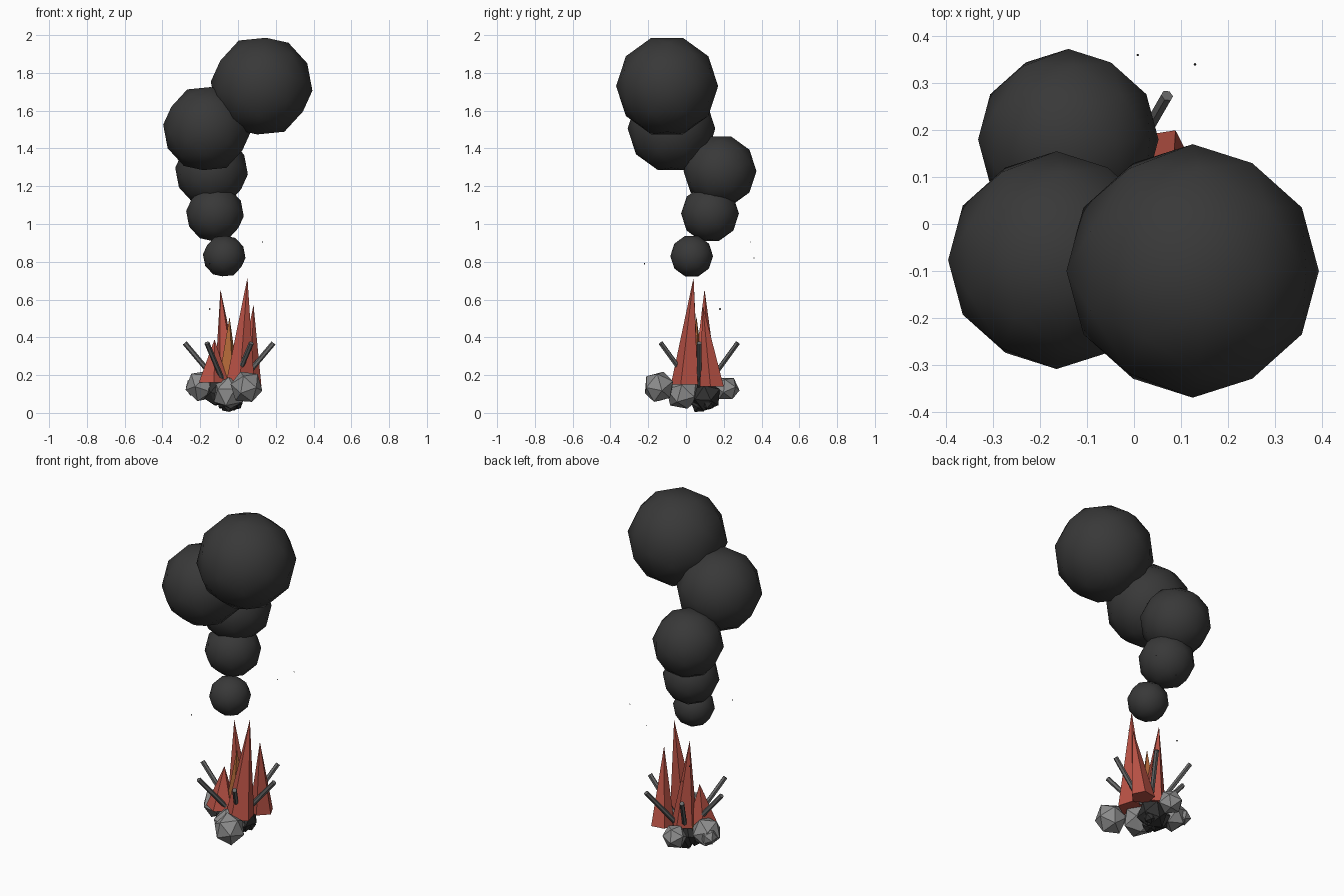
import bpy, bmesh, math, random
from mathutils import Vector, Matrix

if "Cube" in bpy.data.objects:
    bpy.data.objects.remove(bpy.data.objects["Cube"])

random.seed(4)


def material(name, rgb):
    m = bpy.data.materials.new(name)
    m.diffuse_color = (*rgb, 1)
    m.use_nodes = True
    m.node_tree.nodes["Principled BSDF"].inputs["Base Color"].default_value = m.diffuse_color
    return m


SMOKE = material("smoke charcoal", (0.04, 0.04, 0.04))
COAL = material("coal", (0.03, 0.03, 0.03))
STONE = material("stone grey", (0.27, 0.27, 0.27))
STICK = material("stick grey", (0.14, 0.14, 0.14))
RED = material("flame red", (0.49, 0.085, 0.06))
ORANGE = material("flame orange", (0.45, 0.14, 0.04))


def make_object(name, bm, mat, smooth=False):
    bmesh.ops.recalc_face_normals(bm, faces=bm.faces)
    me = bpy.data.meshes.new(name)
    bm.to_mesh(me)
    bm.free()
    for p in me.polygons:
        p.use_smooth = smooth
    me.materials.append(mat)
    ob = bpy.data.objects.new(name, me)
    bpy.context.collection.objects.link(ob)
    return ob


def ball(name, centre, radius, detail, mat, smooth=False, turn=None, jitter=0.0):
    """Icosphere whose edge midpoints lie on the axes, optionally turned and roughened."""
    bm = bmesh.new()
    bmesh.ops.create_icosphere(bm, subdivisions=detail, radius=radius)
    bm.transform(Matrix.Rotation(math.radians(31.717), 4, 'Y'))
    if turn is not None:
        bm.transform(Matrix.Rotation(turn, 4, Vector((1, 0.6, 0.8))))
    for v in bm.verts:
        v.co *= 1 + random.uniform(-jitter, jitter)
    bm.transform(Matrix.Translation(centre))
    return make_object(name, bm, mat, smooth)


def flame(name, base, radius, tip, sides, turn, mat):
    """Leaning pyramid with its apex at tip."""
    bm = bmesh.new()
    ring = []
    for i in range(sides):
        a = turn + 2 * math.pi * i / sides
        ring.append(bm.verts.new(Vector(base) + Vector((math.cos(a), math.sin(a), 0)) * radius))
    top = bm.verts.new(tip)
    bm.faces.new(ring[::-1])
    for i in range(sides):
        bm.faces.new((ring[i], ring[(i + 1) % sides], top))
    return make_object(name, bm, mat)


def rod(name, start, end, radius, mat):
    """Six-sided rod between two points."""
    a, b = Vector(start), Vector(end)
    bm = bmesh.new()
    bmesh.ops.create_cone(bm, cap_ends=True, segments=6, radius1=radius,
                          radius2=radius, depth=(b - a).length)
    bm.transform(Matrix.Translation((a + b) / 2) @ (b - a).to_track_quat('Z', 'Y').to_matrix().to_4x4())
    return make_object(name, bm, mat)


# Rising smoke puffs
puffs = [((-0.073, 0.030, 0.83), 0.113), ((-0.122, 0.127, 1.055), 0.153),
         ((-0.140, 0.180, 1.28), 0.193), ((-0.165, -0.077, 1.505), 0.232),
         ((0.125, -0.100, 1.73), 0.27)]
for i, (c, r) in enumerate(puffs):
    ball(f"smoke_puff_{i + 1}", c, r, 2, SMOKE, smooth=True)

# Flames: base centre, radius, tip, turn
flames = [((0.012, 0.000, 0.15), 0.080, (0.050, 0.040, 0.717), 0.9),
          ((-0.055, 0.095, 0.15), 0.072, (-0.093, 0.098, 0.655), 0.3),
          ((0.058, 0.140, 0.14), 0.067, (0.082, 0.088, 0.574), 1.1),
          ((-0.130, 0.030, 0.16), 0.083, (-0.124, 0.050, 0.39), 3.5)]
for i, (b, r, t, a) in enumerate(flames):
    flame(f"red_flame_{i + 1}", b, r, t, 5, a, RED)
flame("orange_flame_1", (-0.05, 0.05, 0.15), 0.06, (-0.045, 0.055, 0.51), 4, 0.4, ORANGE)
flame("orange_flame_2", (-0.085, 0.09, 0.15), 0.05, (-0.06, 0.12, 0.43), 4, 1.0, ORANGE)

# Ring of six leaning sticks
for i in range(6):
    a = math.pi * i / 3
    ends = [(-0.047 + r * math.cos(a), 0.07 + r * math.sin(a), z) for r, z in ((0.05, 0.15), (0.235, 0.37))]
    rod(f"stick_{i + 1}", ends[0], ends[1], 0.0135, STICK)

# Faceted stones and coals at the base
stones = [((0.045, -0.145, 0.135), 0.088), ((-0.045, -0.015, 0.105), 0.092),
          ((-0.195, 0.09, 0.14), 0.086), ((-0.235, 0.12, 0.135), 0.048),
          ((-0.075, 0.215, 0.13), 0.07)]
for i, (c, r) in enumerate(stones):
    ball(f"stone_{i + 1}", c, r, 1, STONE, turn=0.7 * i + 0.3, jitter=0.07)
coals = [((-0.04, 0.105, 0.085), 0.082), ((-0.11, 0.06, 0.1), 0.075),
         ((-0.01, 0.12, 0.05), 0.035), ((-0.05, 0.07, 0.045), 0.045)]
for i, (c, r) in enumerate(coals):
    ball(f"coal_{i + 1}", c, r, 1, COAL, turn=0.9 * i + 0.5, jitter=0.08)

# Tiny drifting embers
embers = [((-0.15, 0.18, 0.55), 0.005), ((-0.15, -0.22, 0.79), 0.004),
          ((0.008, 0.36, 0.82), 0.003), ((0.13, 0.34, 0.905), 0.003)]
for i, (c, r) in enumerate(embers):
    ball(f"ember_{i + 1}", c, r, 1, COAL)
